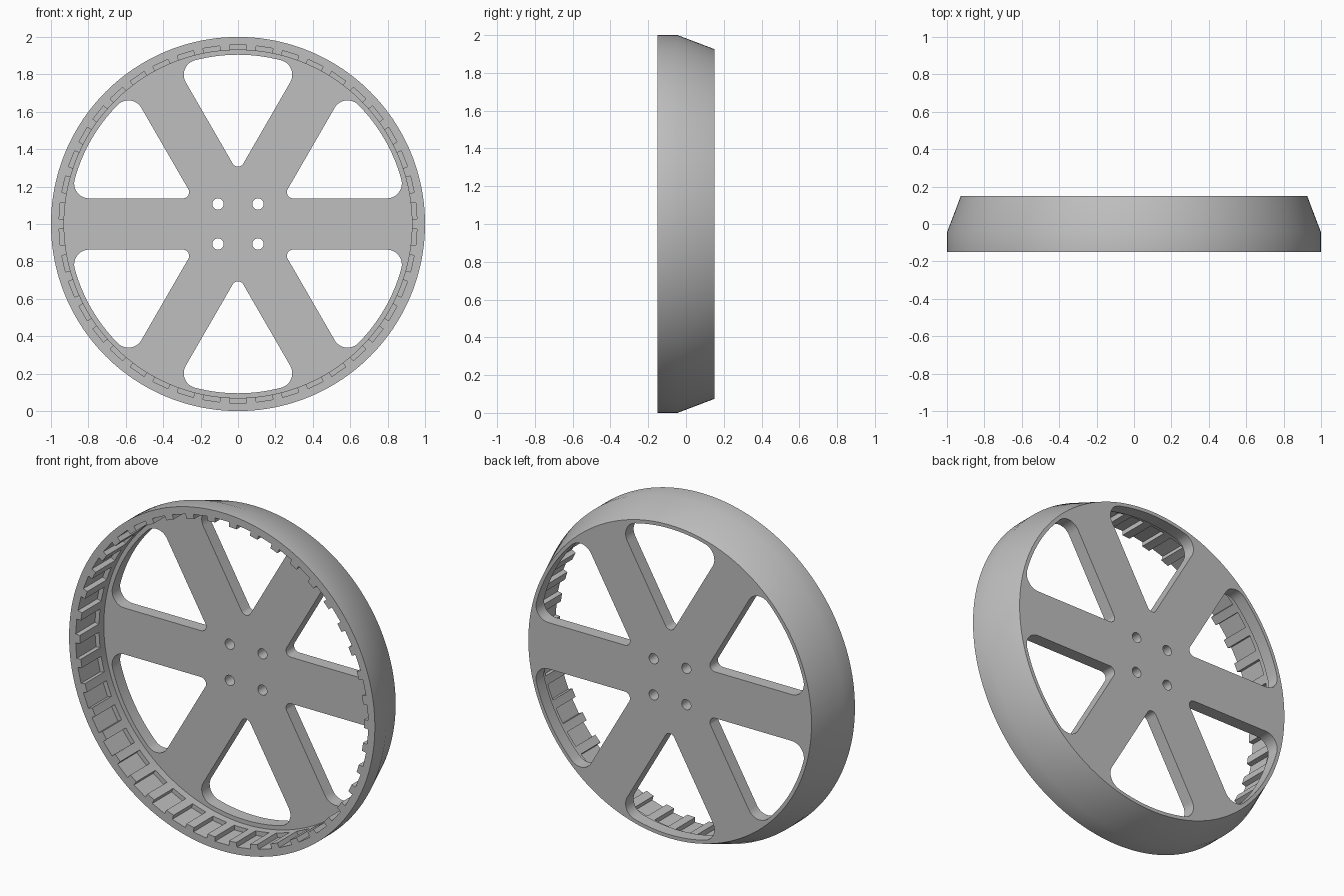
import bpy, bmesh, math
from math import sin, cos, pi, radians, sqrt, asin, atan2
from mathutils import Vector

if "Cube" in bpy.data.objects:
    bpy.data.objects.remove(bpy.data.objects["Cube"])

SEG = 168                     # segments around the wheel
BACK, PLATE = 0.15, 0.075     # back face and front of the spoke plate
SLOT_END = 0.03               # depth at which the rim slots stop
SPOKE = 0.137                 # half width of a spoke

grey = bpy.data.materials.new("grey plastic")
grey.diffuse_color = (0.52, 0.52, 0.52, 1)
grey.use_nodes = True
grey.node_tree.nodes["Principled BSDF"].inputs["Base Color"].default_value = grey.diffuse_color


def make_object(name, bm):
    bmesh.ops.recalc_face_normals(bm, faces=bm.faces)
    mesh = bpy.data.meshes.new(name)
    bm.to_mesh(mesh)
    bm.free()
    mesh.materials.append(grey)
    ob = bpy.data.objects.new(name, mesh)
    bpy.context.collection.objects.link(ob)
    return ob


def prism(bm, outline, y0, y1):
    """Closed solid from an (x, z) outline, extruded along y."""
    a = [bm.verts.new((x, y0, z + 1)) for x, z in outline]
    b = [bm.verts.new((x, y1, z + 1)) for x, z in outline]
    bm.faces.new(a)
    bm.faces.new(b[::-1])
    n = len(a)
    for i in range(n):
        j = (i + 1) % n
        bm.faces.new((a[j], a[i], b[i], b[j]))


def turn(points, angle):
    c, s = cos(angle), sin(angle)
    return [(x * c - z * s, x * s + z * c) for x, z in points]


def arc(cx, cz, r, a0, a1, n):
    return [(cx + r * cos(a0 + (a1 - a0) * i / n),
             cz + r * sin(a0 + (a1 - a0) * i / n)) for i in range(n + 1)]


def window_outline(outer=0.905, corner=0.08, tip=0.033):
    """Rounded sector between the spokes at 0 and 60 degrees."""
    # lower half, measured from the spoke along +x
    h = SPOKE + corner
    cx = sqrt((outer - corner) ** 2 - h ** 2)
    ang = atan2(h, cx)
    d = SPOKE / sin(radians(30)) + 2 * tip
    tx, tz = d * cos(radians(30)), d * sin(radians(30))
    half = arc(tx, tz, tip, radians(210), radians(270), 6)
    half += arc(cx, h, corner, -pi / 2, ang, 12)
    half += arc(0, 0, outer, ang, radians(30), 8)[1:]
    # mirror across the 30 degree axis
    c, s = cos(radians(60)), sin(radians(60))
    other = [(x * c + z * s, x * s - z * c) for x, z in half[1:-1]]
    return half + other[::-1]


# Wheel body: tapered rim with a recessed disc at the back
bm = bmesh.new()
profile = [(0.93, PLATE), (0.93, -0.15), (1, -0.15), (1, -0.045), (0.926, BACK)]
rings = [[bm.verts.new((r * cos(2 * pi * i / SEG), y, 1 + r * sin(2 * pi * i / SEG)))
          for i in range(SEG)] for r, y in profile]
for p, q in zip(rings, rings[1:]):
    for i in range(SEG):
        j = (i + 1) % SEG
        bm.faces.new((p[i], p[j], q[j], q[i]))
bm.faces.new(rings[0])
bm.faces.new(rings[-1])
wheel = make_object("wheel", bm)

# Cutters: six windows, four bolt holes, and the ring of rim slots
bm = bmesh.new()
for k in range(6):
    prism(bm, turn(window_outline(), k * pi / 3), PLATE - 0.05, BACK + 0.05)
for sx in (-1, 1):
    for sz in (-1, 1):
        hole = arc(sx * 0.107, sz * 0.107, 0.03, 0, 2 * pi, 24)[:-1]
        prism(bm, hole, PLATE - 0.05, BACK + 0.05)
holes = make_object("window_cutter", bm)

bm = bmesh.new()
slot = [(-0.045, 0.915), (0.045, 0.915), (0.045, 0.956), (-0.045, 0.956)]
for k in range(42):
    prism(bm, turn(slot, 2 * pi * k / 42), -0.2, SLOT_END)
slots = make_object("slot_cutter", bm)

bpy.context.view_layer.objects.active = wheel
for cutter in (holes, slots):
    mod = wheel.modifiers.new("cut", 'BOOLEAN')
    mod.operation = 'DIFFERENCE'
    mod.solver = 'EXACT'
    mod.object = cutter
    bpy.ops.object.modifier_apply(modifier=mod.name)
    bpy.data.objects.remove(cutter)

# Smooth round walls, sharp edges
bpy.ops.object.select_all(action='DESELECT')
wheel.select_set(True)
bpy.ops.object.shade_smooth_by_angle(angle=radians(30))
